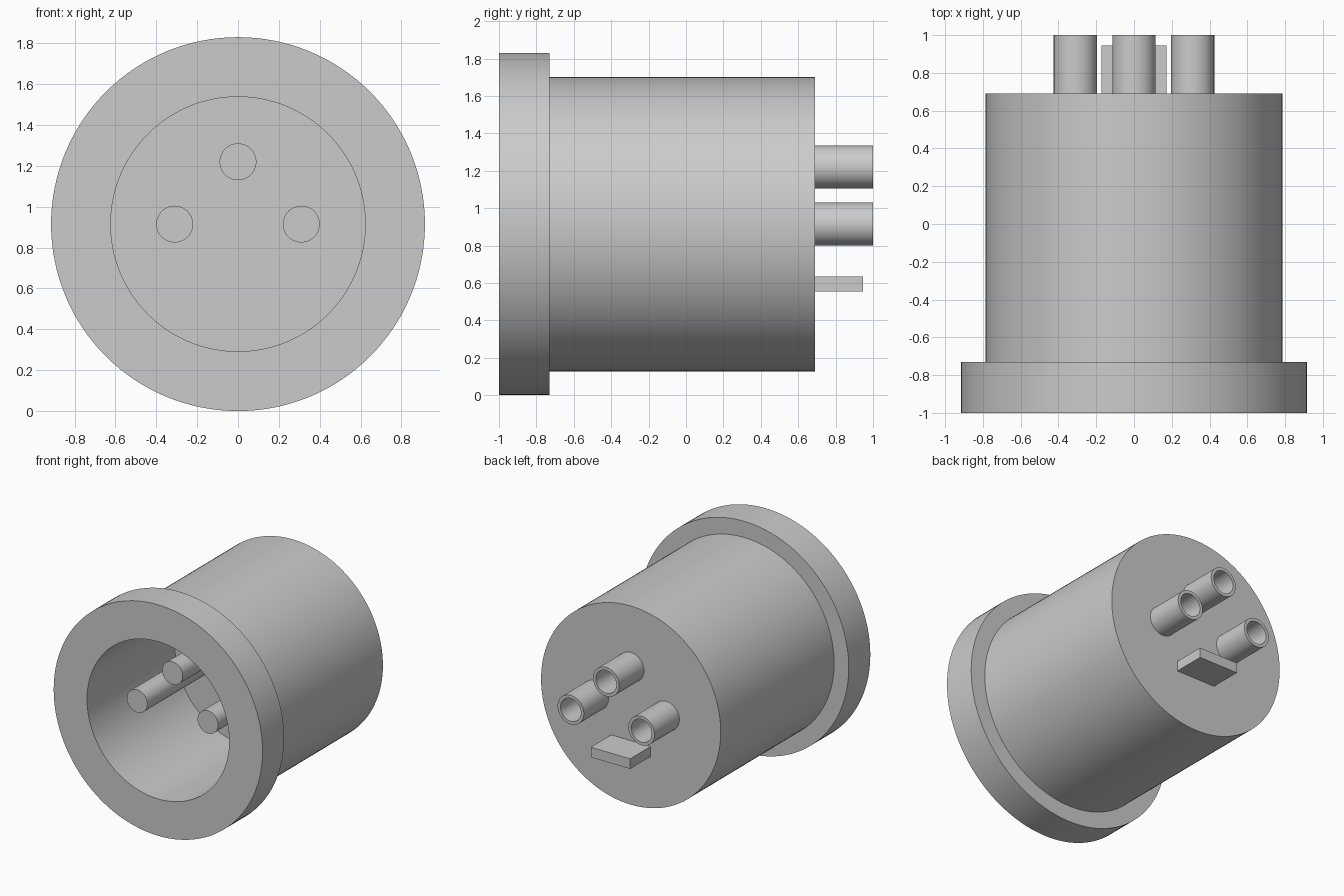
import bpy, bmesh, math
from mathutils import Matrix, Vector

cube = bpy.data.objects.get("Cube")
if cube:
    bpy.data.objects.remove(cube, do_unlink=True)

AXIS_Z = 0.915  # height of the connector's centre line

grey = bpy.data.materials.new("plain grey")
colour = (0.6, 0.6, 0.6, 1)
grey.diffuse_color = colour
grey.use_nodes = True
grey.node_tree.nodes["Principled BSDF"].inputs["Base Color"].default_value = colour


def add_object(name, bm, location):
    bmesh.ops.recalc_face_normals(bm, faces=bm.faces)
    mesh = bpy.data.meshes.new(name)
    bm.to_mesh(mesh)
    bm.free()
    mesh.materials.append(grey)
    obj = bpy.data.objects.new(name, mesh)
    obj.location = location
    bpy.context.collection.objects.link(obj)
    return obj


def lathe(name, profile, x=0, z=AXIS_Z, steps=96):
    """Turn a (radius, y) profile around an axis parallel to y."""
    bm = bmesh.new()
    verts = [bm.verts.new((r, y, 0)) for r, y in profile]
    edges = [bm.edges.new(pair) for pair in zip(verts, verts[1:])]
    bmesh.ops.spin(bm, geom=verts + edges, cent=(0, 0, 0), axis=(0, 1, 0),
                   angle=math.tau, steps=steps, use_duplicate=False)
    bmesh.ops.remove_doubles(bm, verts=bm.verts, dist=0.0005)
    obj = add_object(name, bm, (x, 0, z))
    bpy.ops.object.select_all(action='DESELECT')
    obj.select_set(True)
    bpy.context.view_layer.objects.active = obj
    bpy.ops.object.shade_smooth_by_angle(angle=math.radians(30))
    return obj


# Flanged shell with a deep round socket open at the front
FLOOR, BACK = 0.1, 0.69
lathe("shell", [(0, FLOOR), (0.623, FLOOR), (0.623, -1), (0.915, -1),
                (0.915, -0.73), (0.787, -0.73), (0.787, BACK), (0, BACK)], steps=128)

# Contact pins in the socket, each with a hollow solder cup at the back
for side, x, dz in (("right", -0.31, 0), ("left", 0.31, 0), ("top", 0, 0.305)):
    z = AXIS_Z + dz
    lathe(side + "_pin", [(0, -0.82), (0.09, -0.82), (0.09, FLOOR + 0.02),
                          (0, FLOOR + 0.02)], x, z, 48)
    lathe(side + "_solder_cup", [(0, BACK + 0.01), (0.09, BACK + 0.01), (0.09, 1),
                                 (0.115, 1), (0.115, BACK - 0.02),
                                 (0, BACK - 0.02)], x, z, 48)

# Flat ground tab below the cups
bm = bmesh.new()
bmesh.ops.create_cube(bm, size=1, matrix=Matrix.Diagonal(Vector((0.345, 0.275, 0.08, 1))))
add_object("ground_tab", bm, (0, 0.8075, 0.595))
